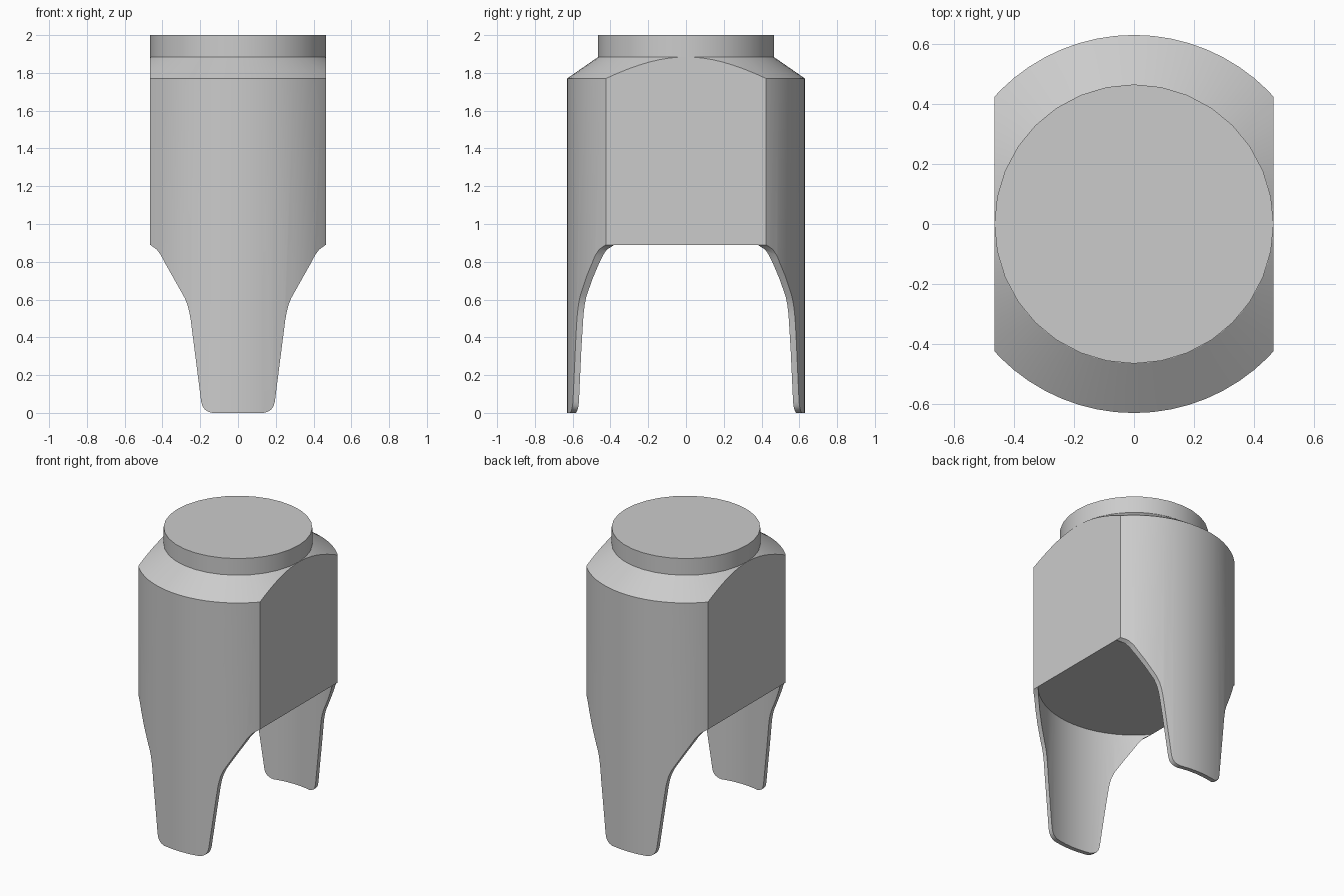
import bpy, bmesh, math

cube = bpy.data.objects.get("Cube")
if cube:
    bpy.data.objects.remove(cube, do_unlink=True)

R_OUT, R_IN, FLAT = 0.63, 0.60, 0.465     # barrel, hollow, half width across flats
Z_FLOOR, Z_SHOULDER, Z_NECK, Z_TOP = 0.89, 1.77, 1.885, 2.0

grey = bpy.data.materials.new("plain grey")
grey.use_nodes = True
grey.diffuse_color = (0.6, 0.6, 0.6, 1)
grey.node_tree.nodes["Principled BSDF"].inputs["Base Color"].default_value = (0.6, 0.6, 0.6, 1)


def make_object(name, bm):
    bmesh.ops.recalc_face_normals(bm, faces=bm.faces)
    mesh = bpy.data.meshes.new(name)
    bm.to_mesh(mesh)
    bm.free()
    mesh.materials.append(grey)
    obj = bpy.data.objects.new(name, mesh)
    bpy.context.collection.objects.link(obj)
    return obj


def turned(profile, segments):
    """Closed solid of revolution from (radius, height) pairs."""
    bm = bmesh.new()
    rings = [[bm.verts.new((r * math.cos(a), r * math.sin(a), z))
              for a in (math.tau * i / segments for i in range(segments))]
             for r, z in profile]
    for low, high in zip(rings, rings[1:]):
        for i in range(segments):
            j = (i + 1) % segments
            bm.faces.new((low[i], low[j], high[j], high[i]))
    bm.faces.new(rings[0])
    bm.faces.new(rings[-1])
    return bm


def select_only(obj):
    bpy.ops.object.select_all(action='DESELECT')
    obj.select_set(True)
    bpy.context.view_layer.objects.active = obj


def cut(obj, cutter):
    cutter.hide_render = True
    mod = obj.modifiers.new("cut", 'BOOLEAN')
    mod.operation, mod.solver, mod.object = 'DIFFERENCE', 'EXACT', cutter
    select_only(obj)
    bpy.ops.object.modifier_apply(modifier=mod.name)
    bpy.data.objects.remove(cutter, do_unlink=True)


# Barrel with a sloping shoulder, sliced flat on both sides
bm = turned([(R_OUT, 0), (R_OUT, Z_SHOULDER), (FLAT - 0.001, Z_NECK)], 64)
for side in (1, -1):
    bmesh.ops.bisect_plane(bm, geom=bm.verts[:] + bm.edges[:] + bm.faces[:],
                           plane_co=(side * FLAT, 0, 0), plane_no=(side, 0, 0),
                           clear_outer=True)
    bmesh.ops.holes_fill(bm, edges=[e for e in bm.edges if e.is_boundary], sides=0)
body = make_object("body_with_legs", bm)

# Hollow between the legs
cut(body, make_object("hollow_cutter", turned([(R_IN, -0.1), (R_IN, Z_FLOOR)], 64)))

# Tapered leg outline (half width, height), with rounded foot corners
leg_edge = [(0.10, -0.05), (0.135, 0), (0.155, 0.005), (0.175, 0.017), (0.188, 0.035),
            (0.195, 0.06), (0.25, 0.49), (0.257, 0.53), (0.267, 0.57), (0.283, 0.61),
            (0.39, 0.80), (0.408, 0.835), (0.43, 0.865), (FLAT, Z_FLOOR),
            (0.52, 0.93), (0.8, 0.93), (0.8, -0.05)]
for side in (1, -1):
    bm = bmesh.new()
    face = bm.faces.new([bm.verts.new((side * x, -0.8, z)) for x, z in leg_edge])
    moved = bmesh.ops.extrude_face_region(bm, geom=[face])["geom"]
    bmesh.ops.translate(bm, vec=(0, 1.6, 0),
                        verts=[v for v in moved if isinstance(v, bmesh.types.BMVert)])
    cut(body, make_object("leg_side_cutter", bm))

# Round cap on the shoulder
cap = make_object("top_cap", turned([(FLAT, Z_NECK), (FLAT, Z_TOP)], 32))

for obj in (body, cap):
    select_only(obj)
    bpy.ops.object.shade_smooth_by_angle(angle=math.radians(30))
